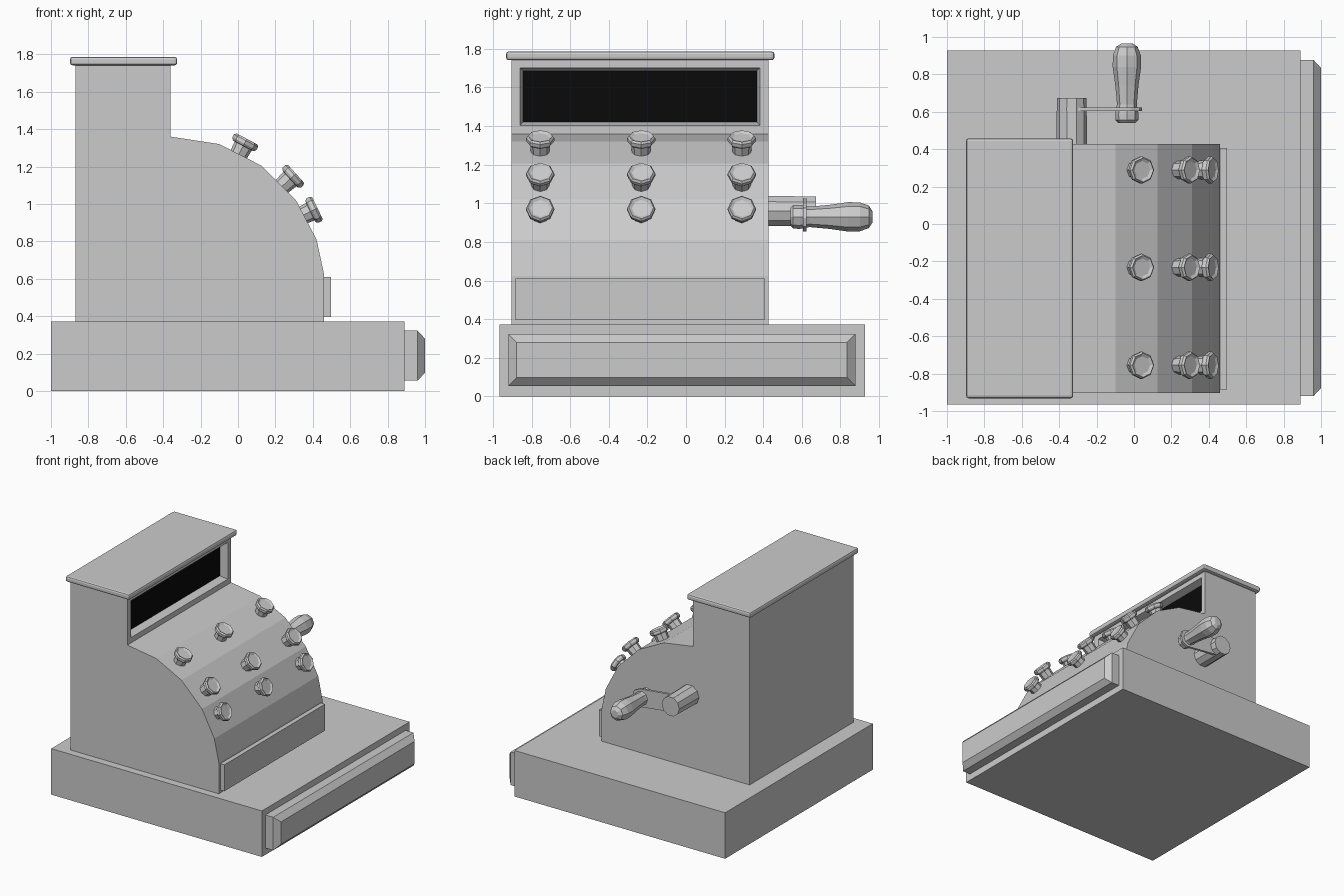
import bpy, bmesh, math
from mathutils import Vector, Matrix

if "Cube" in bpy.data.objects:
    bpy.data.objects.remove(bpy.data.objects["Cube"])


def finish(bm, name, mats=()):
    bmesh.ops.recalc_face_normals(bm, faces=bm.faces)
    mesh = bpy.data.meshes.new(name)
    bm.to_mesh(mesh)
    bm.free()
    for m in mats:
        mesh.materials.append(m)
    ob = bpy.data.objects.new(name, mesh)
    bpy.context.collection.objects.link(ob)
    return ob


def box_bm(x, y, z):
    bm = bmesh.new()
    bmesh.ops.create_cube(bm, size=1)
    for v in bm.verts:
        v.co = [(r[0] + r[1]) / 2 + c * (r[1] - r[0]) for r, c in zip((x, y, z), v.co)]
    return bm


def prism_bm(points, y0, y1):
    """Extrude an x-z outline along y."""
    bm = bmesh.new()
    face = bm.faces.new([bm.verts.new((x, y0, z)) for x, z in points])
    ext = bmesh.ops.extrude_face_region(bm, geom=[face])
    verts = [g for g in ext['geom'] if isinstance(g, bmesh.types.BMVert)]
    bmesh.ops.translate(bm, verts=verts, vec=(0, y1 - y0, 0))
    bmesh.ops.recalc_face_normals(bm, faces=bm.faces)
    return bm


def lathe(name, profile, origin, axis, sides=8, phase=0.0):
    """Closed faceted turning from (radius, height) pairs along an axis."""
    bm = bmesh.new()
    rings = []
    for r, h in profile:
        angles = [phase + 2 * math.pi * i / sides for i in range(sides)]
        rings.append([bm.verts.new((r * math.cos(a), r * math.sin(a), h)) for a in angles])
    for a, b in zip(rings, rings[1:]):
        for i in range(sides):
            j = (i + 1) % sides
            bm.faces.new((a[i], a[j], b[j], b[i]))
    bm.faces.new(rings[0][::-1])
    bm.faces.new(rings[-1])
    rot = Vector((0, 0, 1)).rotation_difference(Vector(axis)).to_matrix().to_4x4()
    bm.transform(Matrix.Translation(origin) @ rot)
    return finish(bm, name)


black = bpy.data.materials.new("window_black")
black.diffuse_color = (0.003, 0.003, 0.003, 1)
black.use_nodes = True
black.node_tree.nodes["Principled BSDF"].inputs["Base Color"].default_value = black.diffuse_color
grey = bpy.data.materials.new("body_grey")
grey.diffuse_color = (0.8, 0.8, 0.8, 1)
grey.use_nodes = True
grey.node_tree.nodes["Principled BSDF"].inputs["Base Color"].default_value = grey.diffuse_color

# Base cabinet
finish(box_bm((-1, 0.89), (-0.965, 0.927), (0, 0.373)), "base")

# Drawer front with bevelled face
bm = box_bm((0.89, 0.96), (-0.92, 0.877), (0.055, 0.323))
front = max(bm.faces, key=lambda f: f.calc_center_median().x)
bmesh.ops.inset_region(bm, faces=[front], thickness=0.061)
for v in front.verts:
    v.co.x = 1.0
finish(bm, "drawer_front")

# Body with curved key slope and recessed window
outline = [(-0.87, 0.373), (-0.87, 1.745), (-0.36, 1.745), (-0.36, 1.36), (-0.10, 1.32),
           (0.125, 1.205), (0.31, 1.02), (0.42, 0.81), (0.46, 0.625), (0.46, 0.373)]
bm = prism_bm(outline, -0.903, 0.427)
window = next(f for f in bm.faces if f.normal.x > 0.99 and f.calc_center_median().z > 1.4)
bmesh.ops.inset_region(bm, faces=[window], thickness=0.061)
bmesh.ops.inset_region(bm, faces=[window], thickness=0.024)
for v in window.verts:
    v.co.x -= 0.06
window.material_index = 1
finish(bm, "body", (grey, black))

# Lid with rounded rim
lid = finish(box_bm((-0.898, -0.325), (-0.932, 0.458), (1.741, 1.787)), "lid")
bev = lid.modifiers.new("round", 'BEVEL')
bev.width = 0.014
bev.segments = 2

# Lower front panel
finish(box_bm((0.45, 0.496), (-0.884, 0.407), (0.396, 0.61)), "lower_panel")

# Keys: three rows of three dished octagonal buttons
key_profile = [(0.047, -0.02), (0.052, 0.052), (0.064, 0.054), (0.073, 0.066),
               (0.073, 0.084), (0.064, 0.095), (0.048, 0.086)]
rows = [(0.048, 1.348, 28), (0.310, 1.162, 48), (0.425, 0.978, 64)]
for r, (x, z, tilt) in enumerate(rows):
    n = Vector((math.sin(math.radians(tilt)), 0, math.cos(math.radians(tilt))))
    for c, y in enumerate((-0.755, -0.232, 0.289)):
        lathe(f"key_{r}_{c}", key_profile, Vector((x, y, z)) - n * 0.095, n)

# Crank: shaft, arm and grip
lathe("crank_shaft", [(0.083, 0.40), (0.079, 0.674)], (-0.333, 0, 0.96), (0, 1, 0), 10)
arm = [(-0.36, 0.895), (-0.36, 1.035), (-0.02, 1.0), (0.03, 0.975), (0.043, 0.925),
       (0.03, 0.88), (-0.02, 0.855)]
finish(prism_bm(arm, 0.605, 0.624), "crank_arm")
grip = [(0.045, 0.54), (0.061, 0.555), (0.062, 0.59), (0.053, 0.64), (0.062, 0.74),
        (0.076, 0.84), (0.075, 0.90), (0.058, 0.947), (0.030, 0.965)]
lathe("crank_grip", grip, (-0.038, 0, 0.93), (0, 1, 0), 8)
